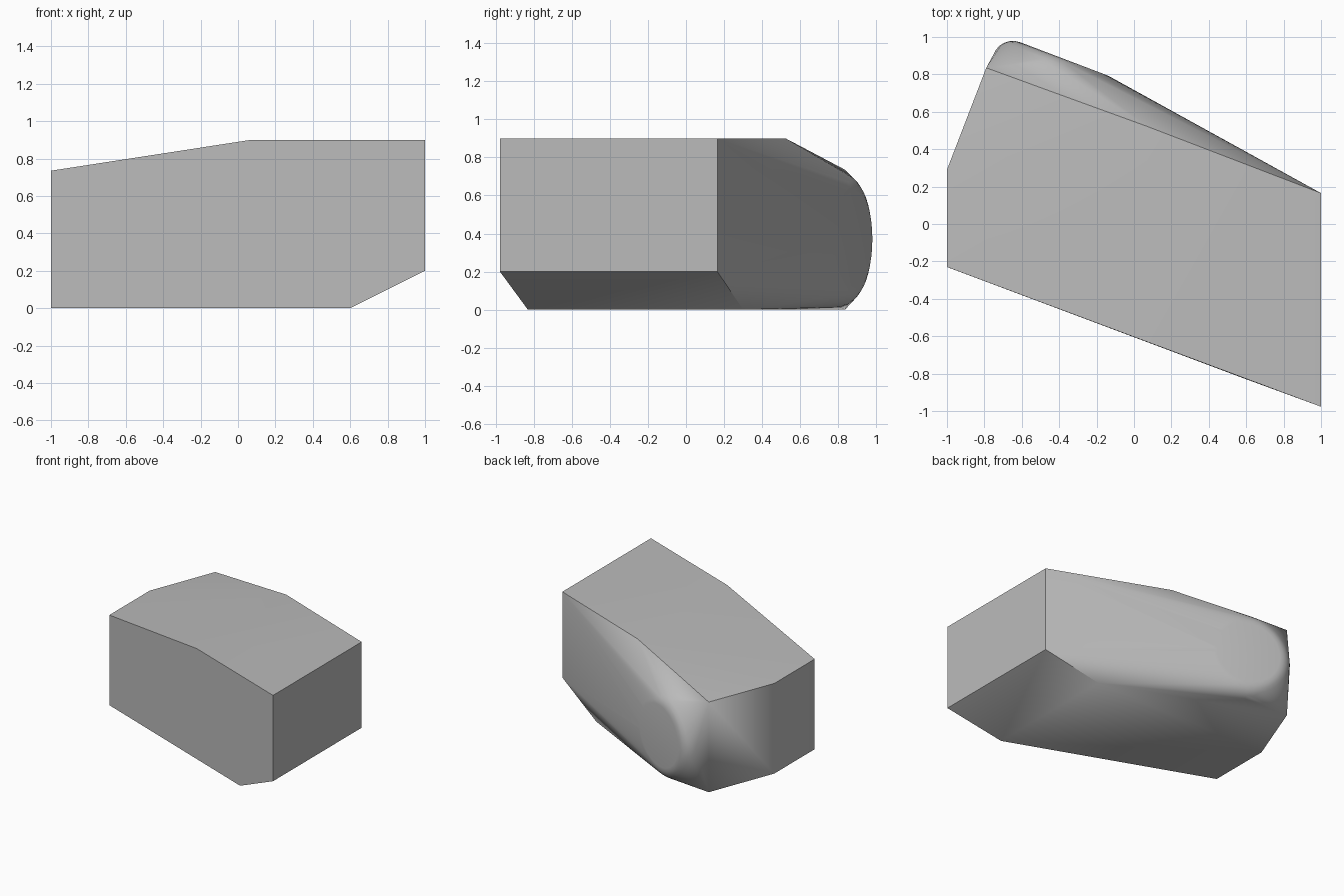
import bpy
import bmesh
from math import cos, sin, pi, radians
from mathutils import Vector

cube = bpy.data.objects.get("Cube")
if cube:
    bpy.data.objects.remove(cube, do_unlink=True)

# One plain grey
grey = bpy.data.materials.new("plain_grey")
grey.use_nodes = True
colour = (0.5, 0.5, 0.5, 1)
grey.diffuse_color = colour
grey.node_tree.nodes["Principled BSDF"].inputs["Base Color"].default_value = colour

bm = bmesh.new()

# Corners of the body: plan position with the heights of its vertices
corners = [
    (-1, -0.23, (0, 0.735)), (-1, 0.29, (0, 0.735)), (-0.79, 0.835, (0, 0.735)),
    (1, -0.977, (0.2, 0.9)), (1, 0.165, (0.2, 0.9)),
    (0.6, -0.83, (0,)), (0.6, 0.3, (0,)),
    (0.07, -0.63, (0.9,)), (0.07, 0.522, (0.9,)),
]
for x, y, heights in corners:
    for z in heights:
        bm.verts.new((x, y, z))

# Rounded disc swelling out of the slanted back
turn = radians(20.8)
outward = Vector((sin(turn), cos(turn), 0))
along = Vector((-cos(turn), sin(turn), 0))
centre = Vector((-0.375, 0.883, 0.37))
flat_radius, fillet, segments, steps = 0.25, 0.11, 40, 6
for s in range(steps + 1):
    a = s / steps * pi / 2
    radius = flat_radius + fillet * sin(a)
    depth = fillet * (cos(a) - 1)
    for i in range(segments):
        b = 2 * pi * i / segments
        bm.verts.new(centre + outward * depth + along * radius * cos(b)
                     + Vector((0, 0, radius * sin(b))))

# Stretch a skin over the corners and the disc
hull = bmesh.ops.convex_hull(bm, input=bm.verts)
unused = {g for g in hull["geom_interior"] + hull["geom_unused"]
          if isinstance(g, bmesh.types.BMVert)}
bmesh.ops.delete(bm, geom=list(unused), context='VERTS')
bmesh.ops.dissolve_limit(bm, angle_limit=radians(0.5), verts=bm.verts, edges=bm.edges)
bmesh.ops.recalc_face_normals(bm, faces=bm.faces)

mesh = bpy.data.meshes.new("wedge_block")
bm.to_mesh(mesh)
bm.free()
mesh.materials.append(grey)
block = bpy.data.objects.new("wedge_block", mesh)
bpy.context.collection.objects.link(block)

# Soft curves, crisp corners
bpy.ops.object.select_all(action='DESELECT')
block.select_set(True)
bpy.context.view_layer.objects.active = block
bpy.ops.object.shade_smooth_by_angle(angle=radians(30))
